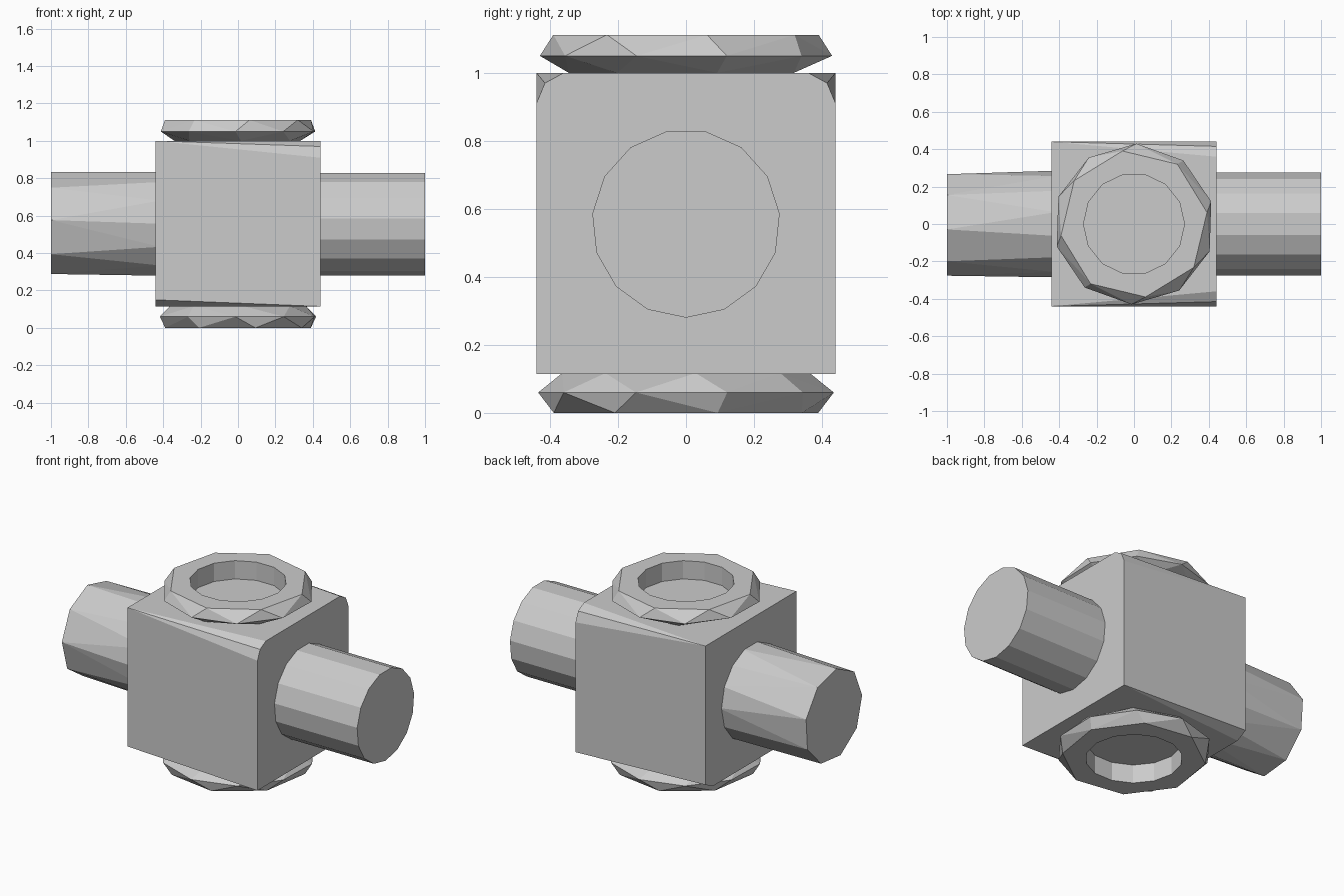
import bpy, bmesh
from math import sin, cos, tau

if "Cube" in bpy.data.objects:
    bpy.data.objects.remove(bpy.data.objects["Cube"])

H = 0.44            # half width of the block
LOW, HIGH = 0.115, 1.0
MID = 0.557         # height of the arm axis


def hull(name, points):
    """Flat-faceted convex solid around the given points."""
    bm = bmesh.new()
    for p in points:
        bm.verts.new(p)
    res = bmesh.ops.convex_hull(bm, input=bm.verts[:])
    junk = {e for e in res["geom_interior"] + res["geom_unused"]
            if isinstance(e, bmesh.types.BMVert)}
    bmesh.ops.delete(bm, geom=list(junk), context='VERTS')
    bmesh.ops.dissolve_limit(bm, angle_limit=0.01, verts=bm.verts[:], edges=bm.edges[:])
    bmesh.ops.recalc_face_normals(bm, faces=bm.faces[:])
    mesh = bpy.data.meshes.new(name)
    bm.to_mesh(mesh)
    bm.free()
    ob = bpy.data.objects.new(name, mesh)
    bpy.context.collection.objects.link(ob)
    return ob


def circle(n, r, turn=0.0):
    return [(r * cos(tau * (i + turn) / n), r * sin(tau * (i + turn) / n)) for i in range(n)]


def level(n, r, z, turn=0.0):
    return [(x, y, z) for x, y in circle(n, r, turn)]


def station(x, n, r, turn=0.0):
    return [(x, a, MID + b) for a, b in circle(n, r, turn)]


# Block: long edges taper into chamfers, top ones at +x, bottom ones at -x
pts = []
for s in (-1, 1):
    pts += [(-H, s * H, HIGH), (H, s * H, LOW)]
    pts += [(H, s * H, HIGH - 0.09), (H, s * (H - 0.025), HIGH - 0.03), (H, s * (H - 0.08), HIGH)]
    pts += [(-H, s * H, LOW + 0.035), (-H, s * (H - 0.07), LOW)]
hull("block", pts)

# Side arms: the left one has a coarser end
hull("right_arm", station(0.42, 15, 0.277, 0.25) + station(1.0, 15, 0.277, 0.25))
hull("left_arm", station(-0.42, 14, 0.285) + station(-1.0, 9, 0.277, 0.4))


# Faceted collars with a round hole
def collar(name, rings):
    ob = hull(name, [p for r in rings for p in level(*r)])
    cutter = hull("hole_cutter", level(14, 0.27, -0.5) + level(14, 0.27, 1.5))
    cutter.hide_render = True
    mod = ob.modifiers.new("hole", 'BOOLEAN')
    mod.operation = 'DIFFERENCE'
    mod.solver = 'EXACT'
    mod.object = cutter
    bpy.context.view_layer.objects.active = ob
    bpy.ops.object.modifier_apply(modifier=mod.name)
    bpy.data.objects.remove(cutter)


collar("top_collar", [(7, 0.345, HIGH, 0.3), (10, 0.43, 1.05, 0.45), (8, 0.395, 1.112, 0.2)])
collar("bottom_collar", [(8, 0.40, 0.0, 0.3), (10, 0.435, 0.06, 0.45), (8, 0.365, LOW + 0.002, 0.1)])
